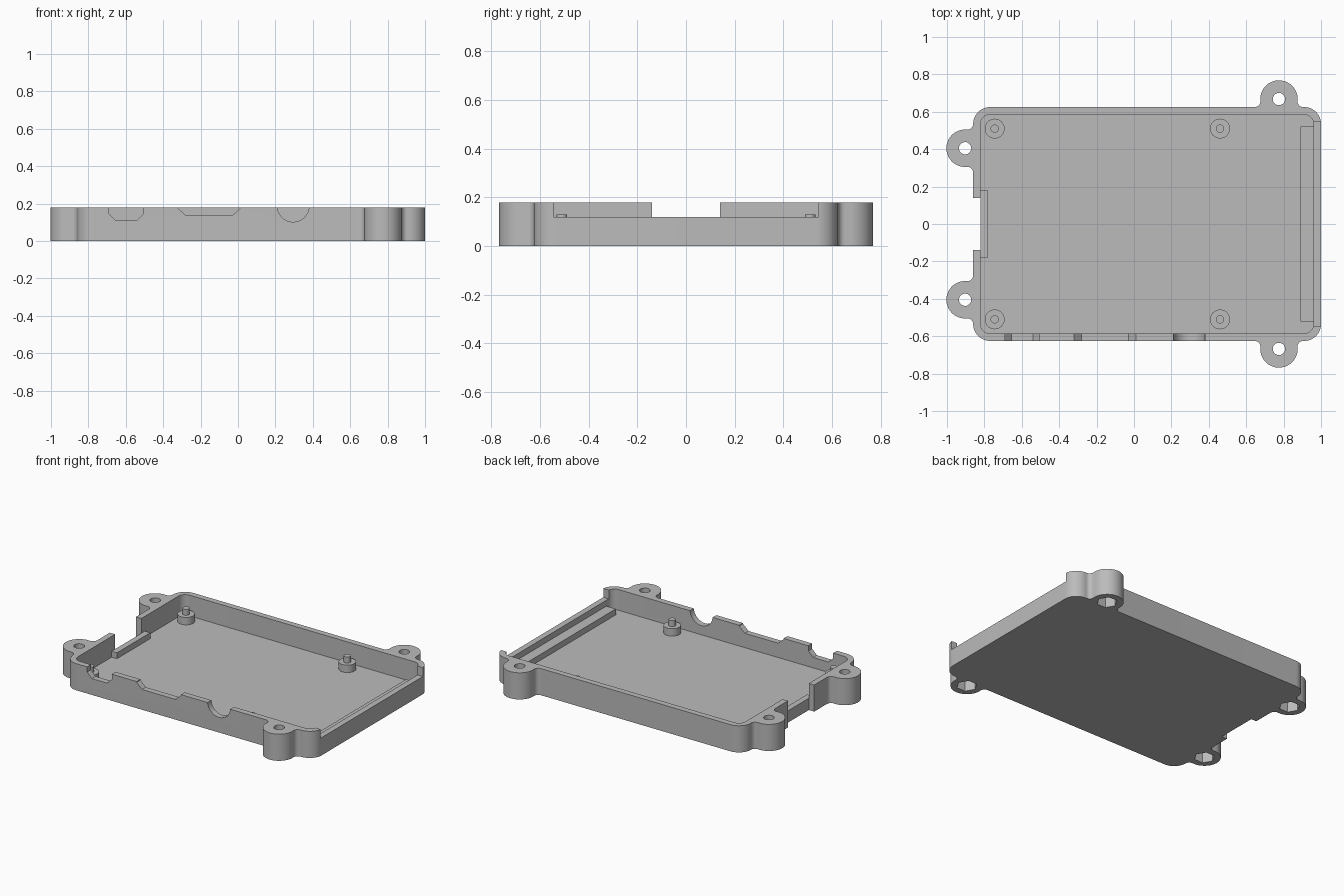
import bpy, bmesh
from math import pi, cos, sin, atan2, sqrt, radians
from mathutils import Vector, Matrix

cube = bpy.data.objects.get("Cube")
if cube:
    bpy.data.objects.remove(cube, do_unlink=True)

grey = bpy.data.materials.new("plain grey")
grey.use_nodes = True
colour = (0.5, 0.5, 0.5, 1)
grey.diffuse_color = colour
grey.node_tree.nodes["Principled BSDF"].inputs["Base Color"].default_value = colour

HEIGHT, FLOOR = 0.18, 0.04
LEFT, RIGHT, HALF = -0.86, 1.0, 0.625
WALL, CORNER = 0.04, 0.09
EAR, FILLET, REACH = 0.1, 0.03, 0.043
TOP = HEIGHT + 0.1


def arc(cx, cy, r, a, b, n=12):
    return [(cx + r * cos(a + (b - a) * i / n), cy + r * sin(a + (b - a) * i / n))
            for i in range(n + 1)]


def prism(name, points, low, high, turn=None):
    """Extrude a flat outline from low to high, then optionally turn it."""
    bm = bmesh.new()
    face = bm.faces.new([bm.verts.new((x, y, low)) for x, y in points])
    up = bmesh.ops.extrude_face_region(bm, geom=[face])["geom"]
    bmesh.ops.translate(bm, vec=(0, 0, high - low),
                        verts=[v for v in up if isinstance(v, bmesh.types.BMVert)])
    if turn:
        bm.transform(turn)
    bmesh.ops.recalc_face_normals(bm, faces=bm.faces)
    mesh = bpy.data.meshes.new(name)
    bm.to_mesh(mesh)
    bm.free()
    mesh.materials.append(grey)
    ob = bpy.data.objects.new(name, mesh)
    bpy.context.collection.objects.link(ob)
    return ob


def box(x0, x1, y0, y1):
    return [(x0, y0), (x1, y0), (x1, y1), (x0, y1)]


def disc(x, y, r, n=32, start=0):
    return arc(x, y, r, start, start + 2 * pi, n)[:-1]


def rounded(x0, x1, y0, y1, r):
    return (arc(x1 - r, y0 + r, r, -pi / 2, 0) + arc(x1 - r, y1 - r, r, 0, pi / 2)
            + arc(x0 + r, y1 - r, r, pi / 2, pi) + arc(x0 + r, y0 + r, r, pi, 1.5 * pi))


def ear(x, y, angle):
    """Screw ear blended into a wall; angle is the wall's walking direction."""
    dx = sqrt((EAR + FILLET) ** 2 - (FILLET - REACH) ** 2)
    lean = atan2(FILLET - REACH, dx)
    pts = (arc(-dx, -FILLET, FILLET, pi / 2, -lean, 6)
           + arc(0, -REACH, EAR, pi - lean, 2 * pi + lean, 32)
           + arc(dx, -FILLET, FILLET, pi + lean, pi / 2, 6))
    c, s = cos(angle), sin(angle)
    return [(x + c * u - s * v, y + s * u + c * v) for u, v in pts]


def cut(ob, cutters):
    """Subtract the cutters from an object and remove them."""
    for c in cutters:
        mod = ob.modifiers.new("cut", "BOOLEAN")
        mod.operation, mod.solver, mod.object = "DIFFERENCE", "EXACT", c
    deps = bpy.context.evaluated_depsgraph_get()
    mesh = bpy.data.meshes.new_from_object(ob.evaluated_get(deps))
    ob.modifiers.clear()
    ob.data = mesh
    for c in cutters:
        bpy.data.objects.remove(c, do_unlink=True)


# Tray outline with four screw ears, walked counterclockwise
EAR_X, EAR_Y = 0.775, 0.405
r = CORNER
outline = (arc(LEFT + r, -HALF + r, r, pi, 1.5 * pi)
           + ear(EAR_X, -HALF, 0)
           + arc(RIGHT - r, -HALF + r, r, -pi / 2, 0)
           + arc(RIGHT - r, HALF - r, r, 0, pi / 2)
           + ear(EAR_X, HALF, pi)
           + arc(LEFT + r, HALF - r, r, pi / 2, pi)
           + ear(LEFT, EAR_Y, -pi / 2)
           + ear(LEFT, -EAR_Y, -pi / 2))
tray = prism("tray", outline, 0, HEIGHT)

# Cavity, low right wall and left connector notch
cutters = [
    prism("cavity", rounded(LEFT + WALL, RIGHT - WALL, -HALF + WALL, HALF - WALL, 0.05), FLOOR, TOP),
    prism("right_slot", box(RIGHT - 0.06, RIGHT + 0.1, -0.545, 0.545), 0.12, TOP),
    prism("left_notch", box(LEFT - 0.1, LEFT + WALL, -0.14, 0.14), -0.1, TOP),
]

# Port openings in the front wall, drawn as x, z profiles
ports = [
    [(-0.69, TOP), (-0.69, 0.145), (-0.655, 0.11), (-0.54, 0.11), (-0.505, 0.145), (-0.505, TOP)],
    [(-0.32, TOP), (-0.32, 0.175), (-0.28, 0.137), (-0.03, 0.137), (0.012, 0.175), (0.012, TOP)],
    disc(0.295, 0.187, 0.085),
]
upright = Matrix.Rotation(pi / 2, 4, "X")
for p in ports:
    cutters.append(prism("port", p, HALF - WALL - 0.02, HALF + 0.02, upright))

# Screw holes with hexagonal nut pockets underneath
for side in (-1, 1):
    for x, y in ((LEFT - REACH, side * EAR_Y), (EAR_X, side * (HALF + REACH))):
        cutters.append(prism("screw_hole", disc(x, y, 0.033, 24), -0.1, TOP))
        cutters.append(prism("nut_pocket", disc(x, y, 0.064, 6), -0.1, 0.07))
cut(tray, cutters)
parts = [tray]

# Board standoffs with locating pins
for x in (-0.745, 0.46):
    for y in (-0.51, 0.51):
        parts.append(prism("standoff", disc(x, y, 0.053), FLOOR - 0.01, 0.09))
        parts.append(prism("locating_pin", disc(x, y, 0.022, 20), 0.08, 0.13))

# Board support rails along both ends
parts.append(prism("right_rail", box(0.89, RIGHT - WALL + 0.005, -0.522, 0.522), FLOOR - 0.01, 0.08))
parts.append(prism("left_rail", box(LEFT + WALL, -0.78, -0.178, 0.178), FLOOR - 0.01, 0.08))

# Smooth the rounded walls, keep the edges crisp
bpy.ops.object.select_all(action="DESELECT")
for ob in parts:
    ob.select_set(True)
bpy.context.view_layer.objects.active = tray
bpy.ops.object.shade_smooth_by_angle(angle=radians(30))
